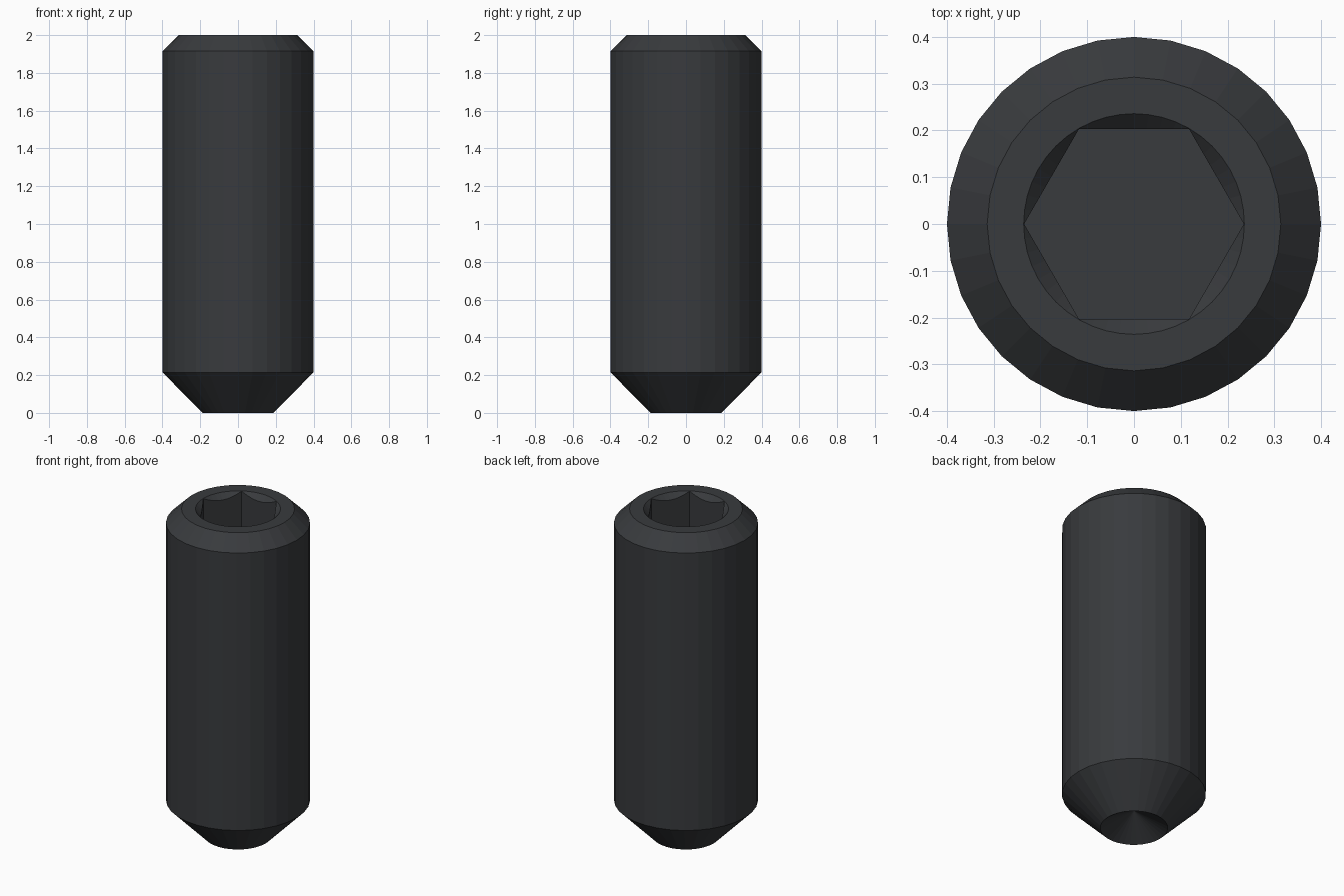
import bpy, bmesh, math
from mathutils import Vector

if "Cube" in bpy.data.objects:
    bpy.data.objects.remove(bpy.data.objects["Cube"])

# Dark oxide steel
steel = bpy.data.materials.new("dark_steel")
steel.diffuse_color = (0.04, 0.043, 0.047, 1)
steel.use_nodes = True
steel.node_tree.nodes["Principled BSDF"].inputs["Base Color"].default_value = steel.diffuse_color


def lathe(name, profile, sides):
    """Revolve an (r, z) profile that starts and ends on the axis."""
    bm = bmesh.new()
    verts = [bm.verts.new((r, 0, z)) for r, z in profile]
    edges = [bm.edges.new(pair) for pair in zip(verts, verts[1:])]
    bmesh.ops.spin(bm, geom=verts + edges, cent=Vector(), axis=(0, 0, 1),
                   angle=2 * math.pi, steps=sides)
    bmesh.ops.remove_doubles(bm, verts=bm.verts[:], dist=1e-4)
    bmesh.ops.recalc_face_normals(bm, faces=bm.faces[:])
    mesh = bpy.data.meshes.new(name)
    bm.to_mesh(mesh)
    bm.free()
    mesh.materials.append(steel)
    obj = bpy.data.objects.new(name, mesh)
    bpy.context.collection.objects.link(obj)
    return obj


def cut(target, cutter):
    mod = target.modifiers.new(cutter.name, 'BOOLEAN')
    mod.operation = 'DIFFERENCE'
    mod.solver = 'EXACT'
    mod.object = cutter
    bpy.context.view_layer.objects.active = target
    bpy.ops.object.modifier_apply(modifier=mod.name)
    bpy.data.objects.remove(cutter)


# Screw body: cup point, bottom cone, shank, top chamfer
screw = lathe("set_screw", [(0, 0.11), (0.188, 0), (0.4, 0.215),
                            (0.4, 1.915), (0.314, 2), (0, 2)], 32)

# Hex drive socket
cut(screw, lathe("hex_socket", [(0, 1.5), (0.235, 1.5),
                                (0.235, 2.2), (0, 2.2)], 6))

# Countersink around the socket mouth, leaving scalloped flats
cut(screw, lathe("countersink", [(0, 1.9), (0.136, 1.9),
                                 (0.336, 2.1), (0, 2.1)], 48))
